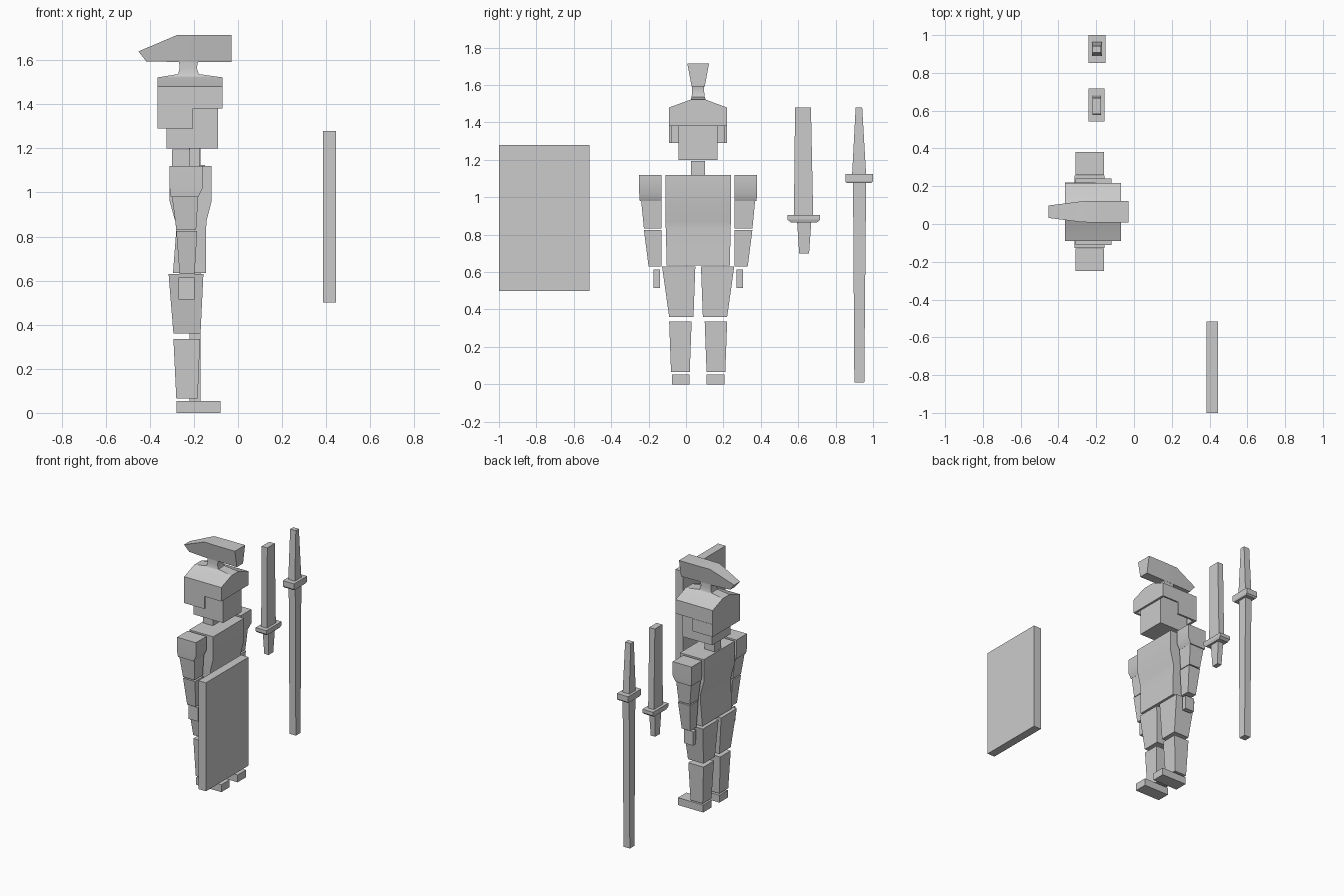
import bpy, bmesh, math

MID = 0.065  # body's plane of symmetry in y
grey = bpy.data.materials.new("plain_grey")
grey.diffuse_color = (0.6, 0.6, 0.6, 1)


def loft(name, rings, smooth=None):
    """Skin a list of 4-point rings and cap both ends."""
    bm = bmesh.new()
    loops = [[bm.verts.new(p) for p in r] for r in rings]
    for a, b in zip(loops, loops[1:]):
        for i in range(4):
            j = (i + 1) % 4
            bm.faces.new((a[i], a[j], b[j], b[i]))
    bm.faces.new(loops[0][::-1])
    bm.faces.new(loops[-1])
    bmesh.ops.recalc_face_normals(bm, faces=bm.faces)
    me = bpy.data.meshes.new(name)
    bm.to_mesh(me)
    bm.free()
    me.materials.append(grey)
    ob = bpy.data.objects.new(name, me)
    bpy.context.collection.objects.link(ob)
    if smooth:
        bpy.ops.object.select_all(action='DESELECT')
        bpy.context.view_layer.objects.active = ob
        ob.select_set(True)
        bpy.ops.object.shade_smooth_by_angle(angle=math.radians(smooth))
    return ob


def column(name, *secs, smooth=None):
    """Upright part from sections (z, x0, x1, y0, y1)."""
    return loft(name, [[(a, c, z), (b, c, z), (b, d, z), (a, d, z)]
                       for z, a, b, c, d in secs], smooth)


def pair(name, *secs, smooth=None):
    """A part and its copy mirrored across the body."""
    column(name + "_right", *secs, smooth=smooth)
    column(name + "_left", *[(z, a, b, 2 * MID - d, 2 * MID - c)
                             for z, a, b, c, d in secs], smooth=smooth)


# Legs
pair("foot", (0, -.28, -.08, -.075, .02), (.053, -.28, -.08, -.075, .02))
pair("shin", (.065, -.28, -.183, -.08, .02), (.335, -.293, -.172, -.09, .03))
pair("thigh", (.36, -.293, -.17, -.09, .04), (.63, -.315, -.157, -.128, .05))

# Torso and neck
column("torso", (.635, -.295, -.145, -.103, .235), (.83, -.28, -.145, -.108, .238),
       (.87, -.285, -.143, -.11, .24), (.96, -.31, -.12, -.11, .24),
       (1.12, -.31, -.12, -.11, .24), smooth=30)
column("neck", (1.11, -.30, -.22, .028, .102), (1.195, -.30, -.22, .028, .102))

# Arms
pair("shoulder_guard", (.98, -.305, -.18, -.247, -.13), (1.02, -.31, -.16, -.25, -.13),
     (1.12, -.31, -.16, -.25, -.13), smooth=30)
pair("upper_arm", (.833, -.28, -.19, -.225, -.13), (.985, -.30, -.18, -.24, -.13))
pair("forearm", (.63, -.265, -.197, -.20, -.13), (.825, -.28, -.185, -.225, -.13))
pair("hand", (.515, -.27, -.197, -.175, -.14), (.615, -.27, -.197, -.175, -.14))

# Head and hollow helmet with a stalk on top
column("head", (1.2, -.325, -.09, -.04, .168), (1.45, -.325, -.09, -.04, .168))
column("helmet",
       (1.46, -.345, -.085, -.075, .205), (1.38, -.345, -.085, -.075, .205),
       (1.38, -.365, -.07, -.09, .218), (1.48, -.365, -.07, -.09, .218),
       (1.522, -.365, -.07, .025, .105), (1.537, -.272, -.178, .03, .10),
       (1.565, -.265, -.187, .033, .097), (1.60, -.268, -.18, .033, .097), smooth=60)
pair("cheek_guard", (1.29, -.365, -.205, -.09, -.075), (1.38, -.365, -.205, -.09, -.075))
column("nape_guard", (1.29, -.365, -.345, -.075, .205), (1.38, -.365, -.345, -.075, .205))

# Crest: sections (bottom x, z, half width, top x, z, half width)
loft("crest", [[(xb, MID - wb, zb), (xb, MID + wb, zb), (xt, MID + wt, zt), (xt, MID - wt, zt)]
               for xb, zb, wb, xt, zt, wt in (
                   (-.416, 1.595, .025, -.452, 1.64, .033),
                   (-.27, 1.592, .033, -.275, 1.715, .055),
                   (-.18, 1.592, .033, -.18, 1.715, .058),
                   (-.03, 1.592, .035, -.03, 1.715, .058))], smooth=50)

# Sword
column("sword_grip", (.70, -.215, -.18, .605, .658), (.87, -.22, -.175, .594, .67))
column("sword_guard", (.865, -.235, -.16, .56, .70), (.88, -.24, -.155, .543, .717),
       (.905, -.24, -.155, .543, .717))
column("sword_blade", (.90, -.22, -.175, .577, .68), (1.48, -.22, -.175, .583, .668))

# Spear
column("spear_shaft", (.01, -.22, -.17, .9, .953), (1.08, -.222, -.17, .893, .963))
column("spear_collar", (1.075, -.235, -.155, .86, .99), (1.085, -.24, -.15, .852, 1.0),
       (1.125, -.24, -.15, .852, 1.0))
column("spear_tip", (1.12, -.222, -.17, .888, .963), (1.48, -.22, -.175, .907, .942))

# Shield
column("shield", (.5, .385, .445, -1, -.515), (1.28, .385, .445, -1, -.515))
